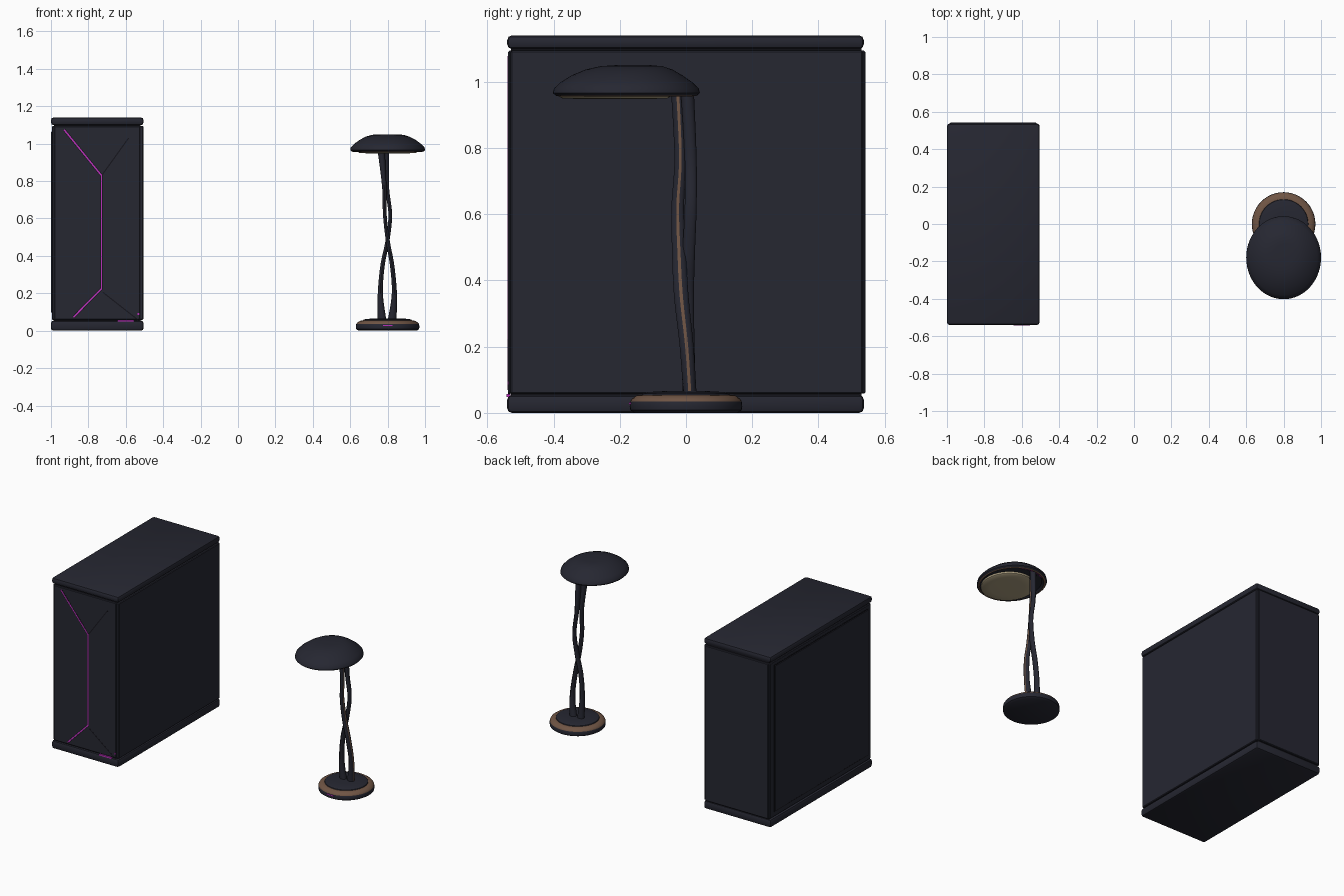
import bpy, bmesh, math
from mathutils import Vector

if "Cube" in bpy.data.objects:
    bpy.data.objects.remove(bpy.data.objects["Cube"])


def material(name, rgb):
    m = bpy.data.materials.new(name)
    m.diffuse_color = (*rgb, 1)
    m.use_nodes = True
    m.node_tree.nodes["Principled BSDF"].inputs["Base Color"].default_value = m.diffuse_color
    return m


DARK = material("dark navy", (0.019, 0.020, 0.031))
BLACK = material("groove black", (0.008, 0.008, 0.012))
BRONZE = material("bronze", (0.16, 0.09, 0.058))
MAGENTA = material("magenta light", (0.5, 0.03, 0.5))
CREAM = material("warm lens", (0.42, 0.35, 0.22))


def finish(bm, name, mats, smooth=True):
    bmesh.ops.recalc_face_normals(bm, faces=bm.faces)
    me = bpy.data.meshes.new(name)
    bm.to_mesh(me)
    bm.free()
    ob = bpy.data.objects.new(name, me)
    bpy.context.collection.objects.link(ob)
    for m in mats:
        me.materials.append(m)
    if smooth:
        bpy.ops.object.select_all(action='DESELECT')
        ob.select_set(True)
        bpy.context.view_layer.objects.active = ob
        bpy.ops.object.shade_smooth_by_angle(angle=math.radians(35))
    return ob


def box(name, lo, hi, mat, bevel=0.0, segments=2):
    bm = bmesh.new()
    bmesh.ops.create_cube(bm, size=1)
    for v in bm.verts:
        v.co = [lo[i] + (v.co[i] + 0.5) * (hi[i] - lo[i]) for i in range(3)]
    if bevel:
        bmesh.ops.bevel(bm, geom=bm.edges[:], offset=bevel, segments=segments,
                        profile=0.5, affect='EDGES')
    return finish(bm, name, [mat], bevel > 0)


def skin(bm, rings, mat_rule=None, cap=True):
    """Join rings of points into a tube."""
    loops = [[bm.verts.new(p) for p in r] for r in rings]
    n = len(loops[0])
    for k in range(len(loops) - 1):
        for i in range(n):
            j = (i + 1) % n
            f = bm.faces.new((loops[k][i], loops[k][j], loops[k + 1][j], loops[k + 1][i]))
            if mat_rule:
                f.material_index = mat_rule(k, i)
    if cap:
        bm.faces.new(loops[0])
        bm.faces.new(loops[-1])


def lathe(name, centre, profile, mats, rule=None, sy=1.0, n=48):
    """Turn a list of (radius, z, y shift) around centre; sy stretches depth."""
    bm = bmesh.new()
    rings = []
    for r, z, dy in profile:
        rings.append([(centre[0] + r * math.cos(2 * math.pi * i / n),
                       centre[1] + dy + sy * r * math.sin(2 * math.pi * i / n), z)
                      for i in range(n)])
    skin(bm, rings, rule)
    return finish(bm, name, mats)


def front_strip(name, points, width, y, mat):
    """Thin strip on the case front through (x, z) points."""
    bm = bmesh.new()
    pts = [Vector(p) for p in points]
    rings = []
    for i, p in enumerate(pts):
        d0 = (p - pts[max(i - 1, 0)]).normalized()
        d1 = (pts[min(i + 1, len(pts) - 1)] - p).normalized()
        d = (d0 + d1).normalized()
        s = Vector((-d.y, d.x)) * width / 2
        a, b = p + s, p - s
        rings.append([(a.x, y, a.y), (b.x, y, b.y), (b.x, -0.53, b.y), (a.x, -0.53, a.y)])
    skin(bm, rings)
    return finish(bm, name, [mat], False)


# Computer case: core, caps and panels
box("case_core", (-0.985, -0.528, 0.03), (-0.52, 0.53, 1.11), BLACK)
box("case_top", (-1.0, -0.54, 1.099), (-0.505, 0.537, 1.14), DARK, 0.014)
box("case_bottom", (-1.0, -0.54, 0.0), (-0.505, 0.537, 0.054), DARK, 0.014)
box("case_front", (-0.982, -0.537, 0.058), (-0.523, -0.5, 1.094), DARK, 0.004, 1)
box("case_back", (-0.985, 0.5, 0.058), (-0.52, 0.542, 1.094), DARK, 0.004, 1)
box("side_panel_right", (-0.535, -0.53, 0.058), (-0.506, 0.534, 1.094), DARK, 0.004, 1)
box("side_frame_left", (-0.994, -0.53, 0.058), (-0.96, 0.534, 1.094), DARK, 0.004, 1)
box("side_groove_left", (-0.9955, -0.5, 0.09), (-0.96, 0.49, 1.07), BLACK)
box("side_panel_left", (-0.999, -0.494, 0.096), (-0.96, 0.484, 1.064), DARK, 0.002, 1)

# Front creases and light strips
LINE = [(-0.93, 1.075), (-0.73, 0.83), (-0.73, 0.225), (-0.88, 0.072)]
front_strip("front_groove", LINE, 0.016, -0.5375, BLACK)
front_strip("front_light", LINE, 0.008, -0.5385, MAGENTA)
front_strip("upper_crease", [(-0.725, 0.835), (-0.585, 1.03)], 0.006, -0.5376, BLACK)
front_strip("lower_crease", [(-0.722, 0.205), (-0.535, 0.058)], 0.006, -0.5376, BLACK)
front_strip("bottom_light", [(-0.645, 0.053), (-0.555, 0.053)], 0.009, -0.542, MAGENTA)
front_strip("power_light", [(-0.536, 0.09), (-0.526, 0.09)], 0.01, -0.5385, MAGENTA)

# Lamp base: dark foot, bronze ring, dark upper disc
lathe("lamp_base", (0.8, 0), [
    (0.155, 0.0, 0), (0.168, 0.008, 0), (0.17, 0.02, 0), (0.168, 0.035, 0),
    (0.163, 0.043, 0), (0.148, 0.053, 0), (0.132, 0.054, 0),
    (0.13, 0.058, 0), (0.115, 0.063, 0), (0.06, 0.066, 0)],
    [DARK, BRONZE], lambda k, i: 1 if 3 <= k <= 5 else 0)
box("base_touch_light", (0.775, -0.1715, 0.026), (0.825, -0.165, 0.031), MAGENTA)


# Twisted arms: oval tubes along smooth paths of (x, y, z, half width, half depth)
def arm(name, pts, strip):
    rings = []
    n, steps = 14, 8
    for s in range(len(pts) - 1):
        p0, p1 = pts[max(s - 1, 0)], pts[s]
        p2, p3 = pts[s + 1], pts[min(s + 2, len(pts) - 1)]
        last = s == len(pts) - 2
        for q in range(steps + (1 if last else 0)):
            t = q / steps
            x, y, z, a, b = [
                0.5 * (2 * p1[i] + (p2[i] - p0[i]) * t
                       + (2 * p0[i] - 5 * p1[i] + 4 * p2[i] - p3[i]) * t * t
                       + (3 * p1[i] - p0[i] - 3 * p2[i] + p3[i]) * t ** 3)
                for i in range(5)]
            rings.append([(x + a * math.cos(2 * math.pi * (i - 0.5) / n),
                           y + b * math.sin(2 * math.pi * (i - 0.5) / n), z)
                          for i in range(n)])
    bm = bmesh.new()
    skin(bm, rings, (lambda k, i: 1 if i == 0 else 0) if strip else None)
    return finish(bm, name, [DARK, BRONZE])


arm("lamp_arm_back", [
    (0.770, 0.010, 0.055, 0.024, 0.020), (0.761, 0.006, 0.2, 0.014, 0.020),
    (0.773, 0.004, 0.35, 0.012, 0.020), (0.799, 0.008, 0.48, 0.011, 0.019),
    (0.814, 0.014, 0.62, 0.010, 0.018), (0.796, 0.014, 0.77, 0.012, 0.018),
    (0.790, 0.004, 0.97, 0.018, 0.020)], False)
arm("lamp_arm_front", [
    (0.824, 0.012, 0.055, 0.024, 0.020), (0.836, 0.002, 0.2, 0.014, 0.021),
    (0.824, -0.014, 0.35, 0.012, 0.022), (0.801, -0.021, 0.48, 0.011, 0.021),
    (0.785, -0.025, 0.62, 0.010, 0.019), (0.782, -0.017, 0.77, 0.012, 0.018),
    (0.765, -0.025, 0.97, 0.020, 0.020)], True)

# Lamp shade: oval dome with a bronze lip and hollow underside
lathe("lamp_shade", (0.8, -0.18), [
    (0.170, 0.966, 0), (0.183, 0.956, 0), (0.192, 0.958, 0), (0.200, 0.966, 0),
    (0.197, 0.980, 0), (0.180, 0.998, 0), (0.150, 1.020, 0.002), (0.118, 1.037, 0.008),
    (0.085, 1.047, 0.015), (0.05, 1.050, 0.02)],
    [DARK, BRONZE], lambda k, i: 1 if k == 1 else 0, 1.11, 56)

# Glowing lens and small rear light arc below the shade
lathe("lamp_lens", (0.8, -0.215), [
    (0.158, 0.968, 0), (0.158, 0.955, 0), (0.15, 0.950, 0), (0.1, 0.948, 0)],
    [CREAM], None, 1.06)
bm = bmesh.new()
arc = []
for i in range(13):
    t = math.radians(60 + 5 * i)
    arc.append([(0.8 + r * math.cos(t), -0.18 + 1.11 * r * math.sin(t), z)
                for r, z in ((0.172, 0.968), (0.172, 0.9615), (0.179, 0.9565), (0.179, 0.968))])
skin(bm, arc)
finish(bm, "rear_light_arc", [MAGENTA], False)
